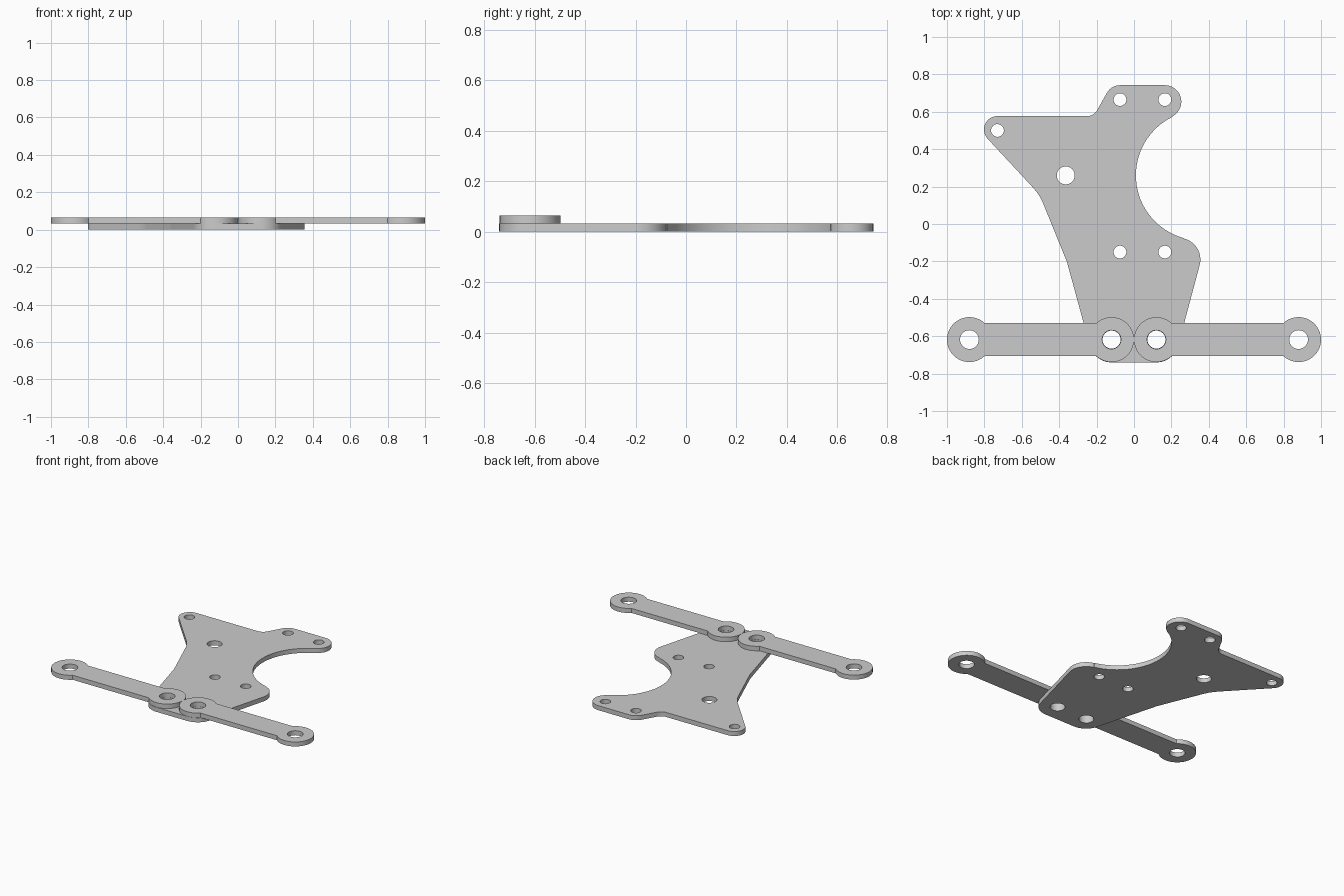
import bpy
from math import cos, sin, radians, asin, degrees

if "Cube" in bpy.data.objects:
    bpy.data.objects.remove(bpy.data.objects["Cube"])

THICK = 0.032


def arc(cx, cy, r, a0, a1):
    """Points along an arc, angles in degrees; consecutive arcs join by lines."""
    n = max(3, int(abs(a1 - a0) / 6))
    angles = [radians(a0 + (a1 - a0) * i / n) for i in range(n + 1)]
    return [(cx + r * cos(a), cy + r * sin(a)) for a in angles]


def hole(cx, cy, r):
    return arc(cx, cy, r, 0, 360)[:-1]


def flat_part(name, outline, holes, z):
    """Filled, extruded profile with round holes, converted to a mesh."""
    curve = bpy.data.curves.new(name, 'CURVE')
    curve.dimensions = '2D'
    curve.fill_mode = 'BOTH'
    curve.extrude = THICK / 2
    for loop in [outline] + [hole(*h) for h in holes]:
        spline = curve.splines.new('POLY')
        spline.points.add(len(loop) - 1)
        for p, (x, y) in zip(spline.points, loop):
            p.co = (x, y, 0, 1)
        spline.use_cyclic_u = True
    obj = bpy.data.objects.new(name, curve)
    bpy.context.collection.objects.link(obj)
    obj.location.z = z + THICK / 2
    bpy.ops.object.select_all(action='DESELECT')
    obj.select_set(True)
    bpy.context.view_layer.objects.active = obj
    bpy.ops.object.convert(target='MESH')
    obj = bpy.context.object
    bpy.ops.object.mode_set(mode='EDIT')
    bpy.ops.mesh.select_all(action='SELECT')
    bpy.ops.mesh.remove_doubles(threshold=0.0001)
    bpy.ops.mesh.normals_make_consistent(inside=False)
    bpy.ops.object.mode_set(mode='OBJECT')
    bpy.ops.object.shade_smooth_by_angle(angle=radians(30))
    return obj


# Mounting plate: counter-clockwise arcs from the lower right corner
plate_arcs = [
    (0.12, -0.62, 0.12, -90, -15),        # lower right corner
    (0.24, -0.19, 0.115, -15, 75),        # right shoulder
    (0.358, 0.26, 0.348, 255, 116),       # large round cutout
    (0.165, 0.654, 0.088, -64, 90),       # upper right tip
    (-0.075, 0.662, 0.08, 90, 149),       # upper left corner
    (-0.25, 0.637, 0.06, 329, 270),       # inner fillet
    (-0.73, 0.505, 0.072, 90, 223),       # left tip
    (-0.745, 0.004, 0.28, 43, 23),        # left flank bends
    (-0.549, -0.265, 0.2, 23, 15),
    (-0.12, -0.62, 0.12, 195, 270),       # lower left corner
]
plate_outline = [p for a in plate_arcs for p in arc(*a)]
plate_holes = [
    (-0.075, 0.665, 0.034), (0.165, 0.665, 0.034), (-0.73, 0.5, 0.034),
    (-0.365, 0.26, 0.048), (-0.075, -0.15, 0.034), (0.165, -0.15, 0.034),
    (-0.12, -0.618, 0.048), (0.12, -0.618, 0.048),
]
flat_part("mounting_plate", plate_outline, plate_holes, 0)

# Two link arms with round eyes, lying on the plate
EYE, HALF_BAR, Y = 0.12, 0.088, -0.618
neck = degrees(asin(HALF_BAR / EYE))
for name, side in (("right_link_arm", 1), ("left_link_arm", -1)):
    right, left = sorted((0.12 * side, 0.88 * side), reverse=True)
    outline = (arc(right, Y, EYE, neck - 180, 180 - neck)
               + arc(left, Y, EYE, neck, 360 - neck))
    flat_part(name, outline, [(right, Y, 0.05), (left, Y, 0.05)], THICK)
